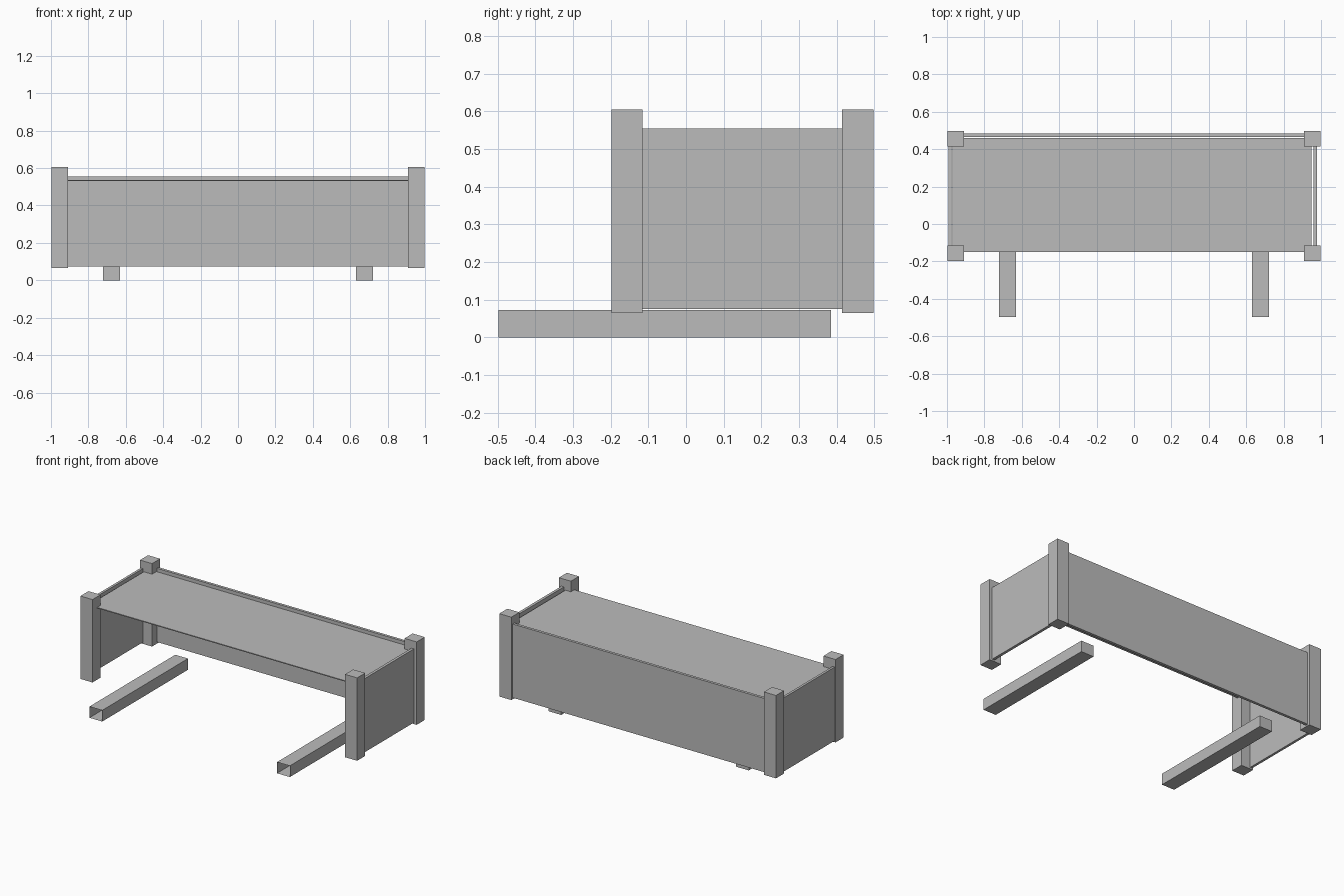
import bpy
import bmesh
from mathutils import Vector

cube = bpy.data.objects.get("Cube")
if cube:
    bpy.data.objects.remove(cube, do_unlink=True)

# Single plain finish
grey = bpy.data.materials.new("plain_grey")
grey.use_nodes = True
colour = (0.5, 0.5, 0.5, 1)
grey.diffuse_color = colour
grey.node_tree.nodes["Principled BSDF"].inputs["Base Color"].default_value = colour


def box(name, low, high, open_front=False):
    """Axis-aligned box between two corners, optionally without its -y face."""
    low, high = Vector(low), Vector(high)
    bm = bmesh.new()
    bmesh.ops.create_cube(bm, size=1)
    bmesh.ops.scale(bm, vec=high - low, verts=bm.verts)
    bmesh.ops.translate(bm, vec=(low + high) / 2, verts=bm.verts)
    if open_front:
        bm.normal_update()
        front = [f for f in bm.faces if f.normal.y < -0.9]
        bmesh.ops.delete(bm, geom=front, context='FACES_ONLY')
    mesh = bpy.data.meshes.new(name)
    bm.to_mesh(mesh)
    bm.free()
    mesh.materials.append(grey)
    obj = bpy.data.objects.new(name, mesh)
    bpy.context.collection.objects.link(obj)
    return obj


post_bottom, post_top = 0.065, 0.605
panel_bottom, panel_top = 0.075, 0.555

# Corner posts and the foot rails, which are open at the front
for side, sign in (("right", -1), ("left", 1)):
    x0, x1 = sorted((sign * 0.91, sign * 0.997))
    for end, y0, y1 in (("front", -0.198, -0.115), ("back", 0.415, 0.498)):
        box(f"{end}_{side}_post", (x0, y0, post_bottom), (x1, y1, post_top))
    x0, x1 = sorted((sign * 0.63, sign * 0.722))
    box(f"{side}_foot_rail", (x0, -0.498, 0), (x1, 0.385, 0.073), open_front=True)

# Thin panels between the posts
box("right_side_panel", (-0.992, -0.118, panel_bottom), (-0.976, 0.418, panel_top))
box("left_side_panel", (0.96, -0.118, panel_bottom), (0.978, 0.418, panel_top))
box("back_panel", (-0.915, 0.466, panel_bottom), (0.915, 0.484, panel_top))

# Table top, set just below the panel edges
box("table_top", (-0.97, -0.15, 0.53), (0.95, 0.46, 0.536))
